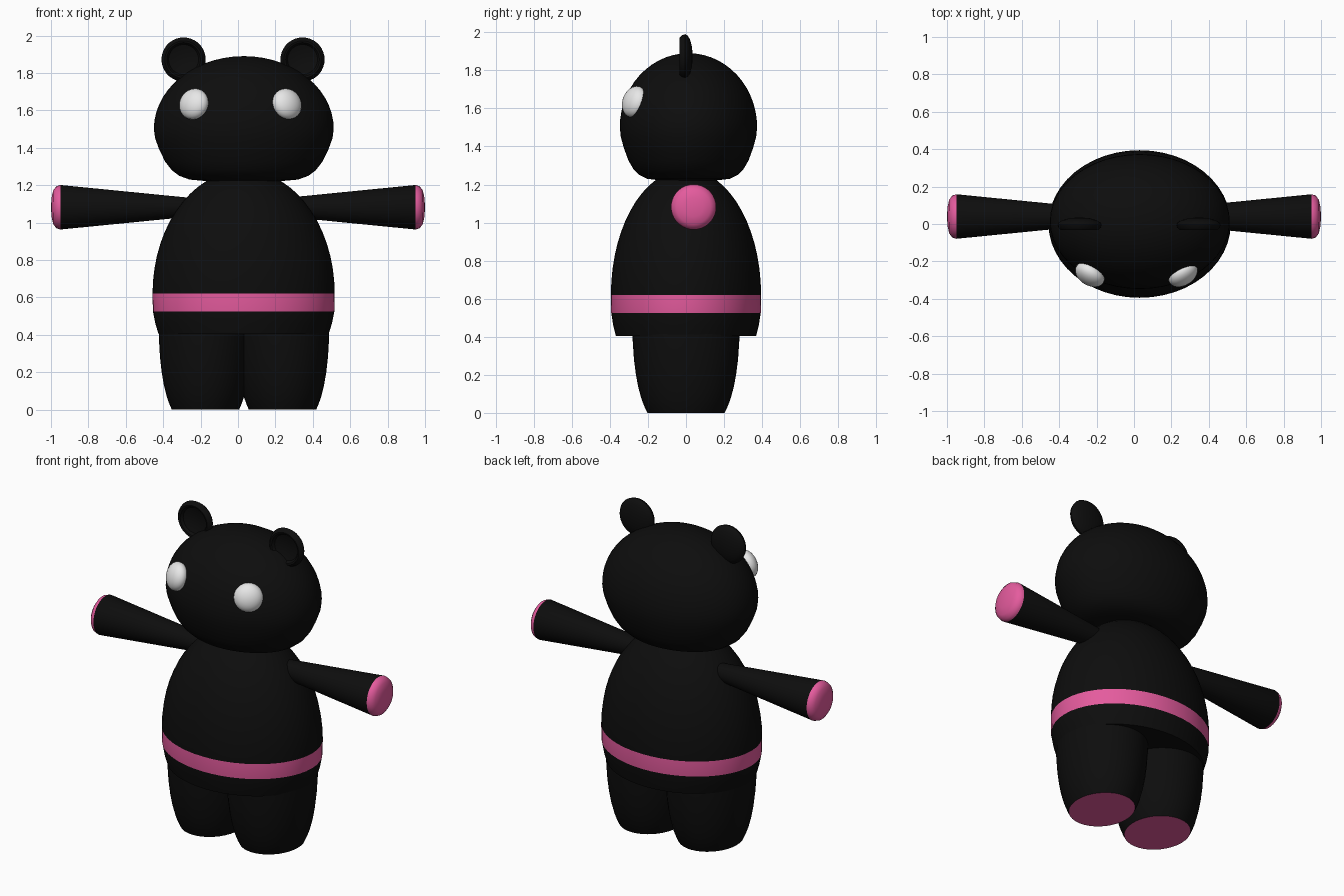
import bpy, bmesh, math
from mathutils import Matrix, Vector

if "Cube" in bpy.data.objects:
    bpy.data.objects.remove(bpy.data.objects["Cube"])


def material(name, rgb):
    m = bpy.data.materials.new(name)
    m.diffuse_color = (*rgb, 1)
    m.use_nodes = True
    m.node_tree.nodes["Principled BSDF"].inputs["Base Color"].default_value = m.diffuse_color
    return m


BLACK = material("soft black", (0.004, 0.004, 0.004))
PINK = material("pink", (0.78, 0.105, 0.34))
WHITE = material("white", (0.82, 0.82, 0.82))


def revolve(name, profile, matrix, mats, pink_rule=None, sides=36):
    """Lathe (radius, height) points round z, capping both ends, then place by matrix."""
    bm = bmesh.new()
    rings = []
    for r, h in profile:
        if r == 0:
            rings.append([bm.verts.new((0, 0, h))])
        else:
            rings.append([bm.verts.new((r * math.cos(a), r * math.sin(a), h))
                          for a in (2 * math.pi * i / sides for i in range(sides))])
    for lo, hi in zip(rings, rings[1:]):
        for i in range(sides):
            j = (i + 1) % sides
            if len(lo) == 1:
                bm.faces.new((lo[0], hi[j], hi[i]))
            elif len(hi) == 1:
                bm.faces.new((lo[i], lo[j], hi[0]))
            else:
                bm.faces.new((lo[i], lo[j], hi[j], hi[i]))
    if len(rings[0]) > 1:
        bm.faces.new(rings[0][::-1])
    if len(rings[-1]) > 1:
        bm.faces.new(rings[-1])
    if pink_rule:
        for f in bm.faces:
            f.material_index = int(pink_rule(f.calc_center_median().z))
    bm.transform(matrix)
    bmesh.ops.recalc_face_normals(bm, faces=bm.faces)
    me = bpy.data.meshes.new(name)
    bm.to_mesh(me)
    bm.free()
    for m in mats:
        me.materials.append(m)
    ob = bpy.data.objects.new(name, me)
    bpy.context.collection.objects.link(ob)
    bpy.ops.object.select_all(action='DESELECT')
    ob.select_set(True)
    bpy.context.view_layer.objects.active = ob
    bpy.ops.object.shade_smooth_by_angle(angle=math.radians(40))
    return ob


def place(loc, scale=(1, 1, 1)):
    return Matrix.Translation(loc) @ Matrix.Diagonal((*scale, 1))


def arc(radius, height, z0, a0, a1, n):
    """Quarter-ellipse profile points between two angles in degrees."""
    pts = []
    for i in range(n + 1):
        a = math.radians(a0 + (a1 - a0) * i / n)
        r = radius * math.cos(a)
        pts.append((r if r > 1e-5 else 0, z0 + height * math.sin(a)))
    return pts


# Body: egg with a flat underside and a flush belt band
body = [(0.455, 0.405), (0.472, 0.46), (0.485, 0.525), (0.487, 0.62)]
body += arc(0.487, 0.66, 0.62, 6, 90, 14)
revolve("body", body, place((0.03, 0, 0), (1, 0.81, 1)), [BLACK, PINK],
        lambda z: 0.53 < z < 0.615, 48)

# Head: rounded dome with a flattened underside
head = [(0, 1.222), (0.2, 1.222), (0.29, 1.23), (0.345, 1.25), (0.385, 1.28),
        (0.42, 1.325), (0.452, 1.39), (0.474, 1.45)]
head += arc(0.481, 0.39, 1.5, 0, 90, 14)
revolve("head", head, place((0.031, 0.013, 0), (1, 0.75, 1)), [BLACK], None, 48)

# Ears: thin discs, domed behind and dished in front
ear = [(0, -0.035), (0.05, -0.032), (0.09, -0.021), (0.11, -0.009), (0.118, 0.004),
       (0.113, 0.02), (0.1, 0.033), (0.09, 0.03), (0.08, 0.014), (0.045, 0.003), (0, 0)]
face_front = Matrix.Rotation(math.radians(90), 4, 'X')
for side, x in (("left", -0.291), ("right", 0.345)):
    revolve(side + "_ear", ear, place((x, 0, 1.872)) @ face_front, [BLACK])

# Eyes: flattened balls resting on the head surface
for side, x, s in (("left", -0.236, -1), ("right", 0.262, 1)):
    turn = Vector((0.5 * s, -0.8, 0.28)).to_track_quat('Z', 'Y').to_matrix().to_4x4()
    revolve(side + "_eye", arc(0.085, 0.055, 0, -90, 90, 14),
            place((x, -0.27, 1.634)) @ turn, [WHITE], None, 28)

# Arms: flared cones with domed pink paws
arm = [(0.045, 0.2), (0.119, 0.95)]
arm += [(0.112, 0.972), (0.09, 0.988), (0.05, 0.997), (0, 1.0)]
for side, s in (("left", -1), ("right", 1)):
    turn = Matrix.Rotation(math.radians(90 * s), 4, 'Y')
    revolve(side + "_arm", arm, place((0, 0.04, 1.082)) @ turn, [BLACK, PINK],
            lambda z: z > 0.95)

# Legs: tapered oval columns with pink soles
leg = [(0.18, 0), (0.193, 0.03), (0.207, 0.07), (0.222, 0.13), (0.234, 0.2),
       (0.243, 0.28), (0.249, 0.38), (0.249, 0.45)]
for side, x in (("left", -0.174), ("right", 0.238)):
    revolve(side + "_leg", leg, place((x, 0, 0), (1, 1.125, 1)), [BLACK, PINK],
            lambda z: z < 0.005)
